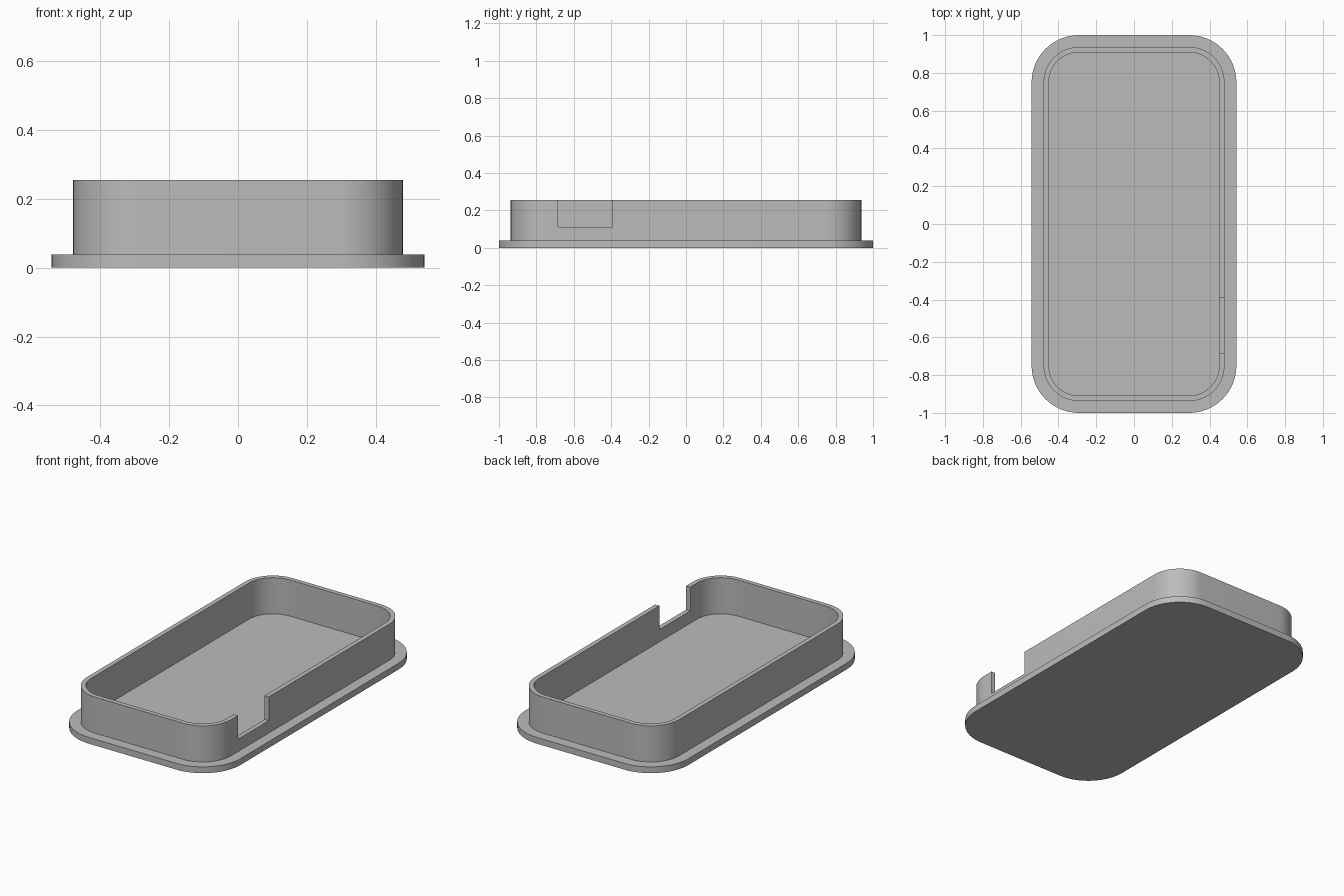
import bpy, bmesh, math

cube = bpy.data.objects.get("Cube")
if cube:
    bpy.data.objects.remove(cube, do_unlink=True)

# Shared corner centres: every outline is concentric around them
CORNER_X, CORNER_Y, SEGMENTS = 0.292, 0.75, 16
FLOOR, RIM = 0.038, 0.255

grey = bpy.data.materials.new("plain grey")
grey.use_nodes = True
grey.diffuse_color = (0.5, 0.5, 0.5, 1)
grey.node_tree.nodes["Principled BSDF"].inputs["Base Color"].default_value = grey.diffuse_color


def outline(bm, radius, z):
    """Rounded rectangle of vertices, counter-clockwise."""
    verts = []
    for quarter, (sx, sy) in enumerate([(1, 1), (-1, 1), (-1, -1), (1, -1)]):
        for i in range(SEGMENTS + 1):
            a = (quarter + i / SEGMENTS) * math.pi / 2
            verts.append(bm.verts.new((sx * CORNER_X + radius * math.cos(a),
                                       sy * CORNER_Y + radius * math.sin(a), z)))
    return verts


def bridge(bm, a, b):
    for i in range(len(a)):
        j = (i + 1) % len(a)
        bm.faces.new((a[i], a[j], b[j], b[i]))


def finish(bm, name):
    bmesh.ops.recalc_face_normals(bm, faces=bm.faces)
    mesh = bpy.data.meshes.new(name)
    bm.to_mesh(mesh)
    bm.free()
    mesh.materials.append(grey)
    obj = bpy.data.objects.new(name, mesh)
    bpy.context.collection.objects.link(obj)
    return obj


def smooth(obj):
    bpy.ops.object.select_all(action="DESELECT")
    obj.select_set(True)
    bpy.context.view_layer.objects.active = obj
    bpy.ops.object.shade_smooth_by_angle(angle=math.radians(30))


# Base plate with a projecting flange
bm = bmesh.new()
low, high = outline(bm, 0.25, 0), outline(bm, 0.25, FLOOR)
bridge(bm, low, high)
bm.faces.new(low)
bm.faces.new(high)
smooth(finish(bm, "base_plate"))

# Thin upright wall, sunk slightly into the plate
bm = bmesh.new()
rings = [outline(bm, r, z) for r, z in
         [(0.187, FLOOR - 0.01), (0.187, RIM), (0.159, RIM), (0.159, FLOOR - 0.01)]]
for i in range(4):
    bridge(bm, rings[i], rings[(i + 1) % 4])
wall = finish(bm, "wall")

# Rectangular notch in the left wall
bm = bmesh.new()
bmesh.ops.create_cube(bm, size=1)
bmesh.ops.scale(bm, vec=(0.1, 0.293, 0.2), verts=bm.verts)
bmesh.ops.translate(bm, vec=(0.465, -0.5385, 0.212), verts=bm.verts)
cutter = finish(bm, "notch_cutter")
cutter.hide_render = True
cut = wall.modifiers.new("notch", "BOOLEAN")
cut.operation = "DIFFERENCE"
cut.solver = "EXACT"
cut.object = cutter
bpy.context.view_layer.objects.active = wall
bpy.ops.object.modifier_apply(modifier=cut.name)
bpy.data.objects.remove(cutter, do_unlink=True)
smooth(wall)
